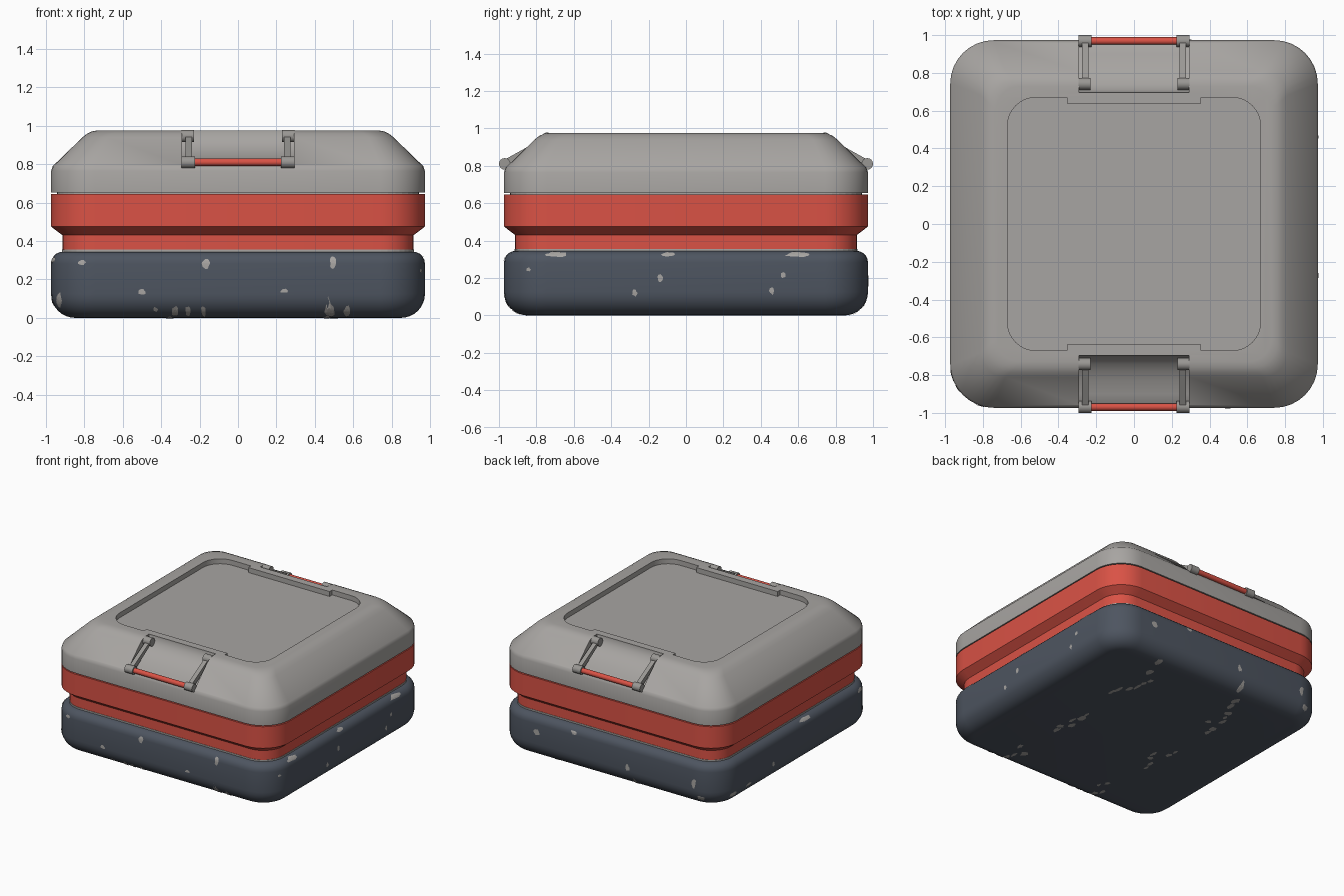
import bpy, bmesh, math, random
from mathutils import Vector
from mathutils.bvhtree import BVHTree

if "Cube" in bpy.data.objects:
    bpy.data.objects.remove(bpy.data.objects["Cube"])

random.seed(4)
H = 0.973  # half width of the case


def material(name, col):
    m = bpy.data.materials.new(name)
    m.diffuse_color = (*col, 1)
    m.use_nodes = True
    m.node_tree.nodes["Principled BSDF"].inputs["Base Color"].default_value = m.diffuse_color
    return m


GREY = material("warm grey", (0.39, 0.375, 0.36))
RED = material("red", (0.70, 0.085, 0.06))
DARK = material("slate", (0.075, 0.09, 0.117))
METAL = material("handle grey", (0.32, 0.31, 0.295))


def finish(name, bm, mat):
    bmesh.ops.recalc_face_normals(bm, faces=bm.faces)
    me = bpy.data.meshes.new(name)
    bm.to_mesh(me)
    bm.free()
    me.materials.append(mat)
    ob = bpy.data.objects.new(name, me)
    bpy.context.collection.objects.link(ob)
    return ob


def smooth(ob, angle=32):
    bpy.ops.object.select_all(action='DESELECT')
    ob.select_set(True)
    bpy.context.view_layer.objects.active = ob
    bpy.ops.object.shade_smooth_by_angle(angle=math.radians(angle))


def rounded_square(h, r, seg=8):
    pts = []
    for k, (sx, sy) in enumerate(((1, 1), (-1, 1), (-1, -1), (1, -1))):
        for i in range(seg + 1):
            a = math.pi / 2 * (k + i / seg)
            pts.append((sx * (h - r) + r * math.cos(a), sy * (h - r) + r * math.sin(a)))
    return pts


def loft(name, profile, mat):
    """Stack rounded squares given as (half width, z)."""
    bm = bmesh.new()
    rings = [[bm.verts.new((x, y, z)) for x, y in rounded_square(h, max(0.13, 0.23 - (H - h)))]
             for h, z in profile]
    for a, b in zip(rings, rings[1:]):
        n = len(a)
        for i in range(n):
            bm.faces.new((a[i], a[(i + 1) % n], b[(i + 1) % n], b[i]))
    bm.faces.new(rings[0][::-1])
    bm.faces.new(rings[-1])
    return finish(name, bm, mat)


def prism(name, pts, vec, mat):
    bm = bmesh.new()
    f = bm.faces.new([bm.verts.new(p) for p in pts])
    res = bmesh.ops.extrude_face_region(bm, geom=[f])
    bmesh.ops.translate(bm, vec=vec, verts=[v for v in res["geom"] if isinstance(v, bmesh.types.BMVert)])
    return finish(name, bm, mat)


def cut(target, cutter):
    mod = target.modifiers.new("cut", 'BOOLEAN')
    mod.operation, mod.solver, mod.object = 'DIFFERENCE', 'EXACT', cutter
    bpy.context.view_layer.objects.active = target
    bpy.ops.object.modifier_apply(modifier=mod.name)
    bpy.data.objects.remove(cutter)


def arc(cx, cz, r, a0, a1, n):
    return [(cx + r * math.cos(math.radians(a0 + (a1 - a0) * i / n)),
             cz + r * math.sin(math.radians(a0 + (a1 - a0) * i / n))) for i in range(n + 1)]


# Slate base with rounded bottom and shoulder
base = loft("base", arc(H - 0.125, 0.125, 0.125, -90, 0, 8) + arc(H - 0.063, 0.282, 0.063, 0, 90, 5), DARK)
bm = bmesh.new()
bm.from_mesh(base.data)
tree = BVHTree.FromBMesh(bm)
bm.free()
smooth(base)

# Trim line, red middle and seam
loft("trim_band", [(0.917, 0.34), (0.917, 0.356)], GREY)
smooth(loft("middle_body", [(0.914, 0.354), (0.914, 0.43), (H, 0.475), (H, 0.645), (0.94, 0.645)], RED), 20)
loft("lid_seam", [(0.942, 0.64), (0.942, 0.66)], GREY)

# Lid with sloping sides
lid = loft("lid", [(0.94, 0.653), (H, 0.653), (H, 0.765), (0.964, 0.79), (0.81, 0.939),
                   (0.785, 0.959), (0.76, 0.971), (0.73, 0.976)], GREY)

# Recessed top panel, notched behind each handle
outline = []
ring = rounded_square(0.67, 0.15)
for i, p in enumerate(ring):
    outline.append(p)
    if i in (8, 26):
        s = 1 if i == 8 else -1
        outline += [(s * 0.355, s * 0.67), (s * 0.355, s * 0.637),
                    (-s * 0.355, s * 0.637), (-s * 0.355, s * 0.67)]
cut(lid, prism("panel_cutter", [(x, y, 0.937) for x, y in outline], (0, 0, 0.2), GREY))

# Scooped hand pockets, front and back
scoop = [(0.695, 1.1), (0.695, 0.965), (0.71, 0.925), (0.74, 0.89), (0.78, 0.86),
         (0.83, 0.835), (0.90, 0.81), (1.05, 0.775), (1.05, 1.1)]
for s in (-1, 1):
    cut(lid, prism("pocket_cutter", [(-0.292, s * y, z) for y, z in scoop], (0.584, 0, 0), GREY))
smooth(lid)


# Handles: pivots, links, knuckles and a red grip
def rod(name, x0, x1, y, z, r, mat):
    pts = [(x0, y + r * math.cos(i * math.pi / 8), z + r * math.sin(i * math.pi / 8)) for i in range(16)]
    smooth(prism(name, pts, (x1 - x0, 0, 0), mat))


TOP, LOW = Vector((0.742, 0.946)), Vector((0.969, 0.81))
side = (LOW - TOP).orthogonal().normalized()
for s, end in ((-1, "front"), (1, "back")):
    rod(end + "_grip", -0.23, 0.23, s * LOW.x, LOW.y, 0.02, RED)
    for m in (-1, 1):
        lr = "left" if m < 0 else "right"
        rod(f"{end}_{lr}_pivot", m * 0.23, m * 0.294, s * TOP.x, TOP.y, 0.032, METAL)
        rod(f"{end}_{lr}_knuckle", m * 0.225, m * 0.295, s * LOW.x, LOW.y, 0.031, METAL)
        quad = [TOP + side * 0.012, LOW + side * 0.02, LOW - side * 0.02, TOP - side * 0.012]
        prism(f"{end}_{lr}_link", [(m * 0.24, s * p.x, p.y) for p in quad], (m * 0.034, 0, 0), METAL)


# Worn paint chips: thin irregular patches projected on the base
def chip(bm, n, t, b, u, v, ru, rv):
    def place(du, dv):
        hit, nor, _, _ = tree.ray_cast(n * 3 + t * (u + du) + b * (v + dv), -n)
        return bm.verts.new(hit + nor * 0.003) if hit else None
    k = 10
    rad = [random.uniform(0.65, 1.15) for _ in range(k)]
    rows = [[place(ru * rad[i] * f * math.cos(i * math.tau / k), rv * rad[i] * f * math.sin(i * math.tau / k))
             for i in range(k)] for f in (0.5, 1)]
    c = place(0, 0)
    for i in range(k):
        j = (i + 1) % k
        for f in ((c, rows[0][i], rows[0][j]), (rows[0][i], rows[1][i], rows[1][j], rows[0][j])):
            if None not in f:
                bm.faces.new(f)


X, Y, Z = Vector((1, 0, 0)), Vector((0, 1, 0)), Vector((0, 0, 1))
front = [(-0.81, 0.29, .025, .014), (-0.165, 0.285, .022, .03), (0.495, 0.285, .02, .032),
         (-0.5, 0.135, .022, .014), (0.24, 0.14, .022, .013), (-0.26, 0.035, .016, .03),
         (-0.18, 0.035, .014, .03), (0.49, 0.04, .014, .03), (0.57, 0.035, .02, .028),
         (-0.43, 0.045, .016, .012), (-0.93, 0.09, .02, .04)]
right = [(-0.69, 0.325, .07, .014), (-0.09, 0.325, .04, .014), (0.6, 0.325, .08, .013),
         (-0.14, 0.2, .016, .02), (0.52, 0.215, .014, .016), (-0.275, 0.12, .015, .018),
         (0.46, 0.13, .015, .022), (-0.84, 0.245, .012, .01)]
back = [(0.62, 0.22, .03, .025), (-0.17, 0.15, .02, .03), (-0.75, 0.18, .02, .04),
        (-0.8, 0.07, .03, .02), (0.3, 0.3, .03, .015)]
left = [(0.78, 0.08, .04, .02), (0.6, 0.09, .03, .016), (-0.12, 0.325, .07, .014),
        (-0.8, 0.3, .04, .016), (0.3, 0.14, .018, .02)]
bm = bmesh.new()
for n, t, spots in ((-Y, X, front), (X, Y, right), (Y, X, back), (-X, Y, left)):
    for u, v, ru, rv in spots:
        chip(bm, n, t, Z, u, v, ru, rv)
for x in (0.43, -0.36):  # two worn rows under the base
    for y in (0.5, -0.17, -0.82):
        for k in range(6):
            chip(bm, -Z, X, Y, x + random.uniform(-0.06, 0.06), y - 0.17 + 0.06 * k,
                 random.uniform(0.012, 0.028), random.uniform(0.022, 0.045))
for x, y in ((0.5, 0.87), (-0.22, 0.93), (-0.28, 0.8), (0.46, 0.72), (-0.3, 0.72)):
    chip(bm, -Z, X, Y, x, y, 0.025, 0.04)
chips = finish("paint_chips", bm, GREY)
